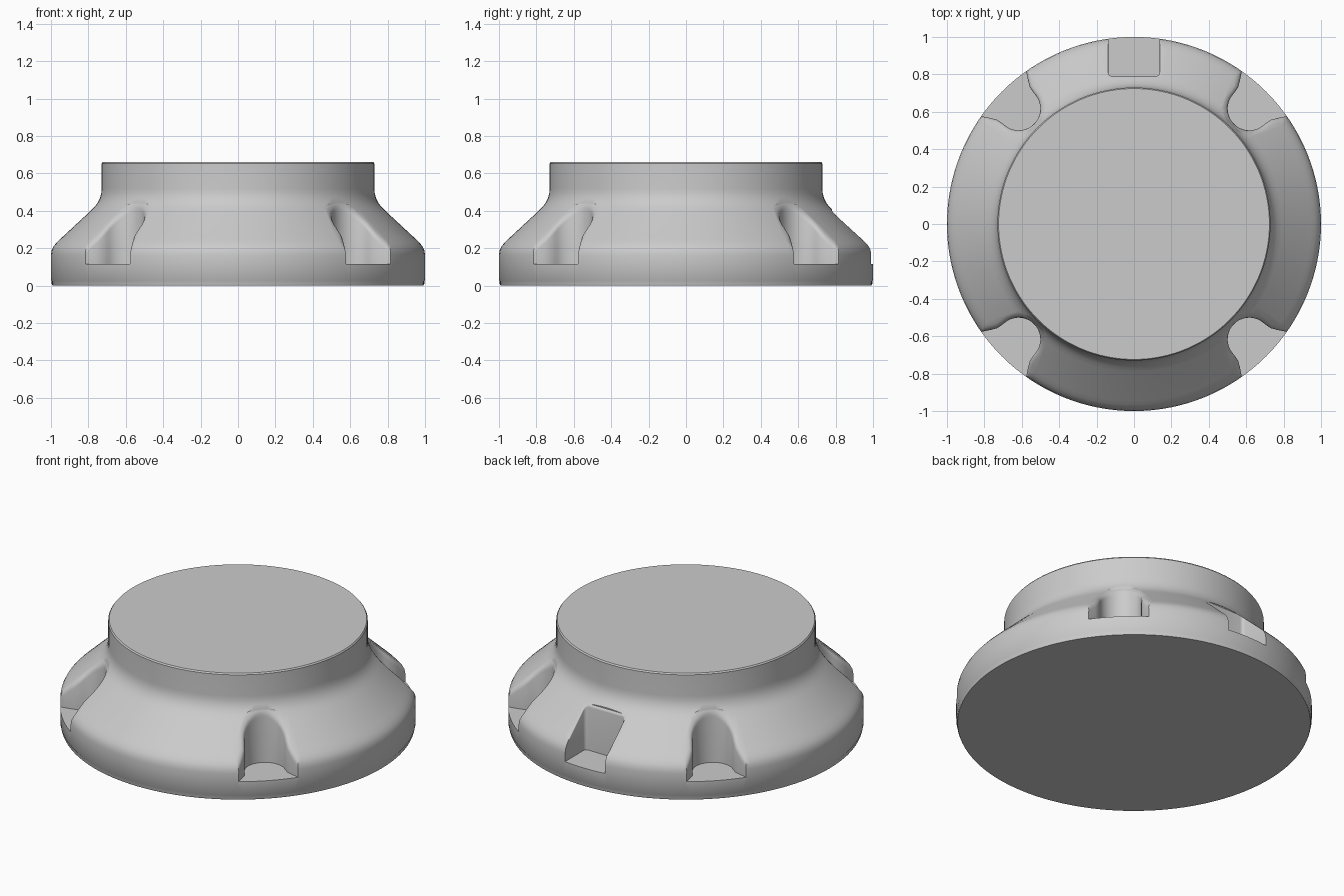
import bpy, bmesh
from math import sin, cos, pi, hypot, radians
from mathutils import Vector

if "Cube" in bpy.data.objects:
    bpy.data.objects.remove(bpy.data.objects["Cube"])

FLOOR = 0.115


def make_object(name, bm):
    bmesh.ops.recalc_face_normals(bm, faces=bm.faces[:])
    mesh = bpy.data.meshes.new(name)
    bm.to_mesh(mesh)
    bm.free()
    obj = bpy.data.objects.new(name, mesh)
    bpy.context.collection.objects.link(obj)
    return obj


def loft(bm, rings):
    for a, b in zip(rings, rings[1:]):
        for i in range(len(a)):
            j = (i + 1) % len(a)
            bm.faces.new((a[i], a[j], b[j], b[i]))
    bm.faces.new(rings[0][::-1])
    bm.faces.new(rings[-1])


# Turned body: base lip, rim, rounded shoulder, cone, filleted neck, flat top
def body():
    profile = [(0.992, 0), (0.996, 0.01), (0.996, 0.024), (1.0, 0.03), (1.0, 0.165),
               (0.996, 0.19), (0.985, 0.212), (0.968, 0.232), (0.945, 0.254),
               (0.79, 0.398), (0.768, 0.42), (0.75, 0.443), (0.738, 0.468),
               (0.731, 0.495), (0.73, 0.52), (0.73, 0.652), (0.724, 0.66)]
    n = 128
    bm = bmesh.new()
    loft(bm, [[bm.verts.new((r * cos(2 * pi * i / n), r * sin(2 * pi * i / n), z))
               for i in range(n)] for r, z in profile])
    return make_object("flange_body", bm)


# Pocket cutter: an outline in (radial, sideways) with a rounded upper lip that follows the cone
def pocket(name, outline, angle, lip):
    pts = [Vector(p) for p in outline]
    n = len(pts)
    normals = []
    for i in range(n):
        t = (pts[(i + 1) % n] - pts[i]).normalized() + (pts[i] - pts[i - 1]).normalized()
        normals.append(Vector((t.y, -t.x)).normalized())
    bm = bmesh.new()
    rings = []
    # (sideways growth, depth below the cone) for each layer
    for grow, depth in [(0, None), (0, 1.2), (0.12, 0.65), (0.4, 0.25), (1, 0), (1.5, -0.15), (1.5, -8)]:
        ring = []
        for p, nor in zip(pts, normals):
            r = hypot(*p)
            q = p + nor * grow * lip * max(0, min(1, (r - 0.745) / 0.05))
            z = FLOOR
            if depth is not None:
                z = 0.44 - 0.93 * (min(hypot(*q), 1.06) - 0.745) - depth * lip
                z = max(z, FLOOR + 0.002 * len(rings))
            ring.append(bm.verts.new((q.x * cos(angle) - q.y * sin(angle),
                                      q.x * sin(angle) + q.y * cos(angle), z)))
        rings.append(ring)
    loft(bm, rings)
    cutter = make_object(name, bm)
    cutter.hide_render = True
    return cutter


def arc(cx, cy, rad, a0, a1, n):
    return [(cx + rad * cos(radians(a0 + (a1 - a0) * i / n)),
             cy + rad * sin(radians(a0 + (a1 - a0) * i / n))) for i in range(n + 1)]


# Bolt seats: round inner end, walls flaring out to the rim
flare = [(0.91, 0.123), (0.935, 0.137), (0.96, 0.153), (0.99, 0.173), (1.08, 0.235)]
seat = flare[::-1] + arc(0.872, 0.0, 0.116, 90, 270, 20) + [(r, -t) for r, t in flare]
cutters = [pocket("bolt_seat_cutter", seat, pi / 4 + k * pi / 2, 0.026) for k in range(4)]

# Square key notch at the back
notch = ([(1.08, 0.137), (0.95, 0.137)] + arc(0.81, 0.117, 0.02, 90, 180, 4)
         + arc(0.81, -0.117, 0.02, 180, 270, 4) + [(0.95, -0.137), (1.08, -0.137)])
cutters.append(pocket("key_notch_cutter", notch, pi / 2, 0.006))

flange = body()
for c in cutters:
    mod = flange.modifiers.new(c.name, 'BOOLEAN')
    mod.operation = 'DIFFERENCE'
    mod.solver = 'EXACT'
    mod.object = c
bpy.context.view_layer.objects.active = flange
for mod in list(flange.modifiers):
    bpy.ops.object.modifier_apply(modifier=mod.name)
for c in cutters:
    bpy.data.objects.remove(c, do_unlink=True)

bpy.ops.object.select_all(action='DESELECT')
flange.select_set(True)
bpy.ops.object.shade_smooth_by_angle(angle=radians(35))
